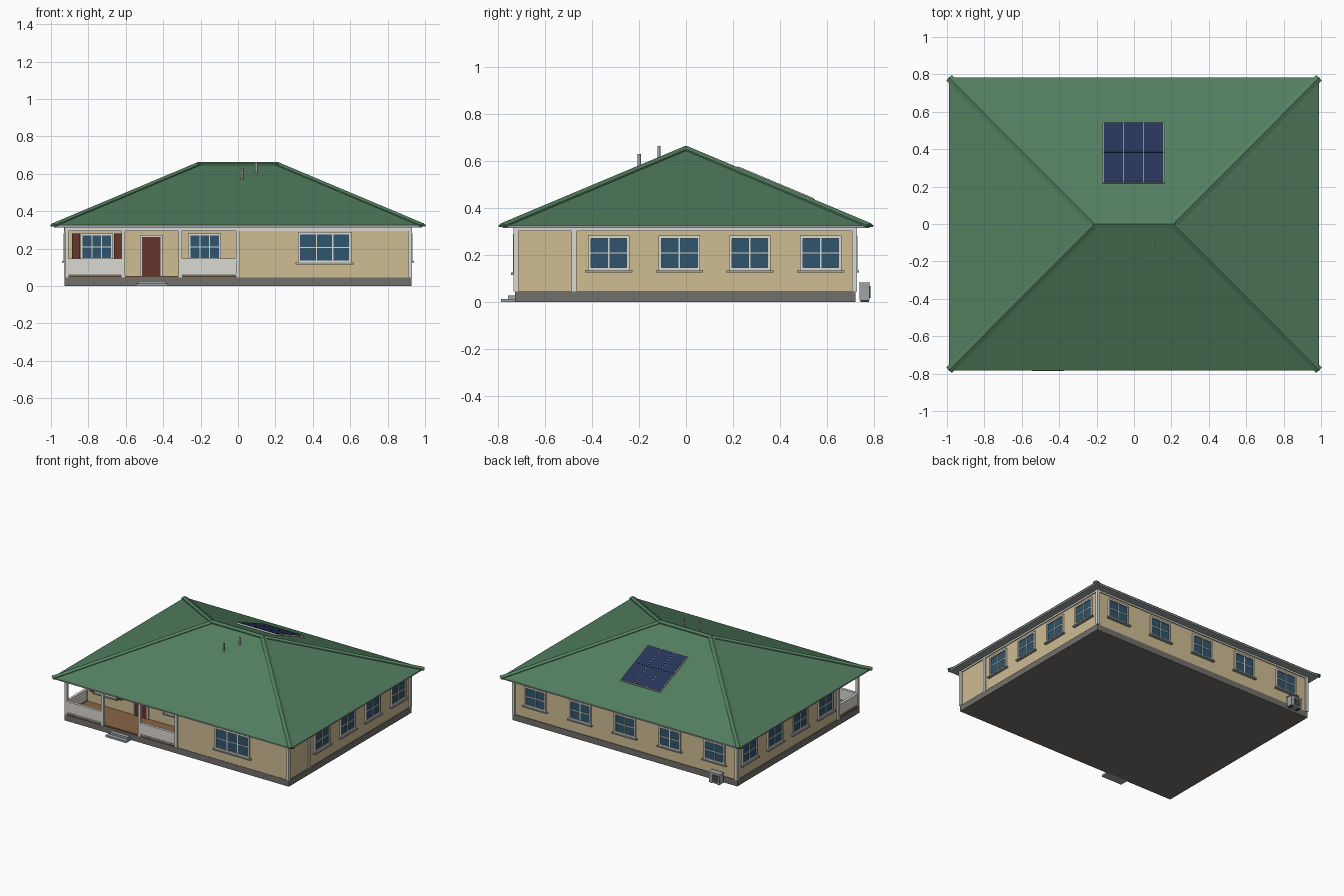
import bpy, bmesh
from math import pi, atan2, cos, sin
from mathutils import Matrix, Vector

if "Cube" in bpy.data.objects:
    bpy.data.objects.remove(bpy.data.objects["Cube"])

COL = dict(wall=(.62, .51, .29), roof=(.085, .21, .115), glass=(.03, .09, .15), door=(.13, .035, .025),
           deck=(.25, .13, .06), white=(.70, .69, .65), plinth=(.17, .16, .15), solar=(.02, .035, .10),
           metal=(.35, .37, .38), dark=(.06, .06, .06))
MATS = {}
for n, c in COL.items():
    MATS[n] = bpy.data.materials.new(n)
    MATS[n].diffuse_color = (*c, 1)


class Part:
    """Collects boxes and prisms of several colours into one object."""
    def __init__(self, name, matrix=None):
        self.name, self.bm, self.mats = name, bmesh.new(), []
        self.matrix = matrix or Matrix()

    def slot(self, mat):
        if mat not in self.mats:
            self.mats.append(mat)
        return self.mats.index(mat)

    def box(self, x0, x1, y0, y1, z0, z1, mat):
        return self.prism([(x0, y0), (x1, y0), (x1, y1), (x0, y1)], z0, z1, mat)

    def prism(self, outline, z0, z1, mat):
        lo = [self.bm.verts.new((x, y, z0)) for x, y in outline]
        hi = [self.bm.verts.new((x, y, z1)) for x, y in outline]
        return self.skin(lo, hi, mat)

    def skin(self, lo, hi, mat):
        n, s = len(lo), self.slot(mat)
        faces = [self.bm.faces.new(lo[::-1]), self.bm.faces.new(hi)]
        faces += [self.bm.faces.new((lo[i], lo[(i + 1) % n], hi[(i + 1) % n], hi[i])) for i in range(n)]
        for f in faces:
            f.material_index = s
        return self

    def done(self):
        bmesh.ops.recalc_face_normals(self.bm, faces=self.bm.faces[:])
        me = bpy.data.meshes.new(self.name)
        self.bm.to_mesh(me)
        self.bm.free()
        for m in self.mats:
            me.materials.append(MATS[m])
        ob = bpy.data.objects.new(self.name, me)
        ob.matrix_world = self.matrix
        bpy.context.collection.objects.link(ob)
        return ob


def simple(name, dims, mat):
    return Part(name).box(*dims, mat).done()


def window(name, x, y, turn, w, z0, z1, cols, shutters=False):
    """Framed window; local front is -y, turned about z."""
    p = Part(name, Matrix.Translation((x, y, 0)) @ Matrix.Rotation(turn, 4, 'Z'))
    h, t = w / 2, .012
    p.box(-h + t, h - t, -.004, .01, z0 + t, z1 - t, 'glass')
    for s in (-1, 1):
        a, b = sorted((s * h, s * (h - t)))
        p.box(a, b, -.012, .01, z0, z1, 'white')
        if shutters:
            a, b = sorted((s * (h + .003), s * (h + .044)))
            p.box(a, b, -.010, .01, z0, z1, 'door')
    p.box(-h + t, h - t, -.012, .01, z1 - t, z1, 'white')
    p.box(-h + t, h - t, -.012, .01, z0, z0 + t, 'white')
    for i in range(1, cols):
        c = -h + t + (w - 2 * t) * i / cols
        p.box(c - .003, c + .003, -.008, .008, z0 + t, z1 - t, 'white')
    zc = (z0 + z1) / 2
    p.box(-h + t, h - t, -.0075, .008, zc - .003, zc + .003, 'white')
    p.box(-h - .012, h + .012, -.020, .01, z0 - .009, z0, 'metal')
    p.done()


W, F, B, P = .92, -.722, .715, -.475   # half width, front, back, porch wall

# Base, L-shaped walls and porch deck
simple("plinth", (-.928, .928, -.725, .72, 0, .045), 'plinth')
body = [(-W, P), (0, P), (0, F), (W, F), (W, B), (-W, B)]
Part("walls").prism(body, .045, .315, 'wall').done()
simple("porch_deck", (-.922, 0, -.72, P, .044, .053), 'deck')

# Corner boards and frieze under the eaves
cb = Part("corner_boards")
for x, y in [(-W, P), (0, F), (W, F), (W, B), (-W, B)]:
    cb.box(x - .011, x + .011, y - .011, y + .011, .045, .315, 'white')
cb.box(W - .01, W + .007, P - .011, P + .011, .045, .315, 'white')
cb.done()
fr = Part("frieze")
fr.box(-W - .008, W + .008, F - .008, F + .010, .294, .316, 'white')
fr.box(-W - .008, W + .008, B - .010, B + .008, .302, .316, 'white')
for s in (-1, 1):
    a, b = sorted((s * (W + .008), s * (W - .010)))
    fr.box(a, b, F, B, .302, .316, 'white')
fr.done()

# Porch posts, rails and solid panels
posts = Part("porch_posts")
for x in (-.915, -.613, -.308):
    posts.box(x - .009, x + .009, F - .004, F + .014, .045, .30, 'white')
posts.done()
rail = Part("porch_railing")
for a, b in ((-.91, -.62), (-.30, -.01)):
    rail.box(a, b, F, F + .010, .062, .136, 'white')
    rail.box(a, b, F - .005, F + .015, .136, .147, 'white')
    rail.box(a, b, F - .003, F + .013, .056, .064, 'metal')
rail.box(-.92, -.910, F + .012, P, .062, .136, 'white')
rail.box(-.925, -.905, F + .012, P, .136, .147, 'white')
rail.box(-.923, -.907, F + .012, P, .056, .064, 'metal')
rail.done()

# Entry steps
st = Part("entry_steps")
st.box(-.545, -.375, -.785, -.72, 0, .014, 'metal')
st.box(-.535, -.385, -.755, -.72, .014, .028, 'metal')
st.done()

# Front door with casing and knob
d = Part("front_door")
d.box(-.513, -.415, P - .008, P + .01, .053, .262, 'door')
for a, b in ((-.525, -.513), (-.415, -.403)):
    d.box(a, b, P - .012, P + .01, .053, .274, 'white')
d.box(-.513, -.415, P - .012, P + .01, .262, .274, 'white')
d.box(-.432, -.424, P - .018, P, .147, .155, 'metal')
d.done()

# Windows on all four sides
window("porch_window_left", -.755, P, 0, .176, .137, .282, 3, True)
window("porch_window_right", -.178, P, 0, .176, .137, .282, 3)
window("front_window", .463, F, 0, .286, .125, .288, 3)
for i, y in enumerate((-.328, -.028, .271, .572)):
    window(f"right_window_{i}", W, y, pi / 2, .176, .135, .282, 2)
    window(f"left_window_{i}", -W, y, -pi / 2, .176, .135, .282, 2)
for i in range(5):
    window(f"back_window_{i}", -.74 + .37 * i, B, pi, .176, .135, .282, 2)

# Hipped roof with soffit slab
EX, EY, EZ, RX, RZ = .988, .783, .326, .21, .655
roof = Part("roof")
eave = [roof.bm.verts.new(v) for v in ((-EX, -EY, EZ), (EX, -EY, EZ), (EX, EY, EZ), (-EX, EY, EZ))]
r0, r1 = roof.bm.verts.new((-RX, 0, RZ)), roof.bm.verts.new((RX, 0, RZ))
roof.slot('roof')
e0, e1, e2, e3 = eave
for f in ((e0, e1, r1, r0), (e1, e2, r1), (e2, e3, r0, r1), (e3, e0, r0), (e3, e2, e1, e0)):
    roof.bm.faces.new(f)
roof.done()
simple("eave_soffit", (-EX + .004, EX - .004, -EY + .004, EY - .004, .314, EZ), 'metal')

# Ridge and hip caps
caps = Part("roof_caps")


def cap(a, b):
    a, b = Vector(a), Vector(b)
    d = (b - a).normalized()
    side = d.cross(Vector((0, 0, 1))).normalized()
    up = side.cross(d)
    sec = [(-.021, -.009), (-.021, -.001), (0, .009), (.021, -.001), (.021, -.009)]
    ends = [[caps.bm.verts.new(p + side * u + up * v) for u, v in sec] for p in (a, b)]
    caps.skin(*ends, 'roof')


cap((-RX - .01, 0, RZ), (RX + .01, 0, RZ))
for sx in (-1, 1):
    for sy in (-1, 1):
        cap((sx * (EX + .001), sy * (EY - .002), EZ + .001), (sx * RX, 0, RZ))
caps.done()

# Solar array lying on the back slope
slope = atan2(RZ - EZ, EY)
yc = .378
zc = RZ - (RZ - EZ) * yc / EY
sol = Part("solar_panels", Matrix.Translation((-.003, yc, zc)) @ Matrix.Rotation(-slope, 4, 'X'))
L = .163 / cos(slope)
sol.box(-.165, .165, -L, L, .002, .011, 'white')
for i in range(3):
    for j in range(2):
        x, y = -.161 + i * .1085, -L + .004 + j * (L - .003)
        sol.box(x, x + .105, y, y + L - .005, .006, .013, 'solar')
sol.done()

# Vent pipes on the front slope
for i, (x, y, z0, z1) in enumerate(((.022, -.198, .55, .628), (.098, -.115, .585, .662))):
    ring = [(x + .007 * cos(k * pi / 6), y + .007 * sin(k * pi / 6)) for k in range(12)]
    Part(f"vent_pipe_{i}").prism(ring, z0, z1, 'metal').done()

# Outdoor cooling unit behind the house
ac = Part("cooling_unit")
ac.box(-.825, -.735, .737, .780, .006, .080, 'metal')
ac.box(-.83, -.73, .735, .782, .078, .083, 'metal')
ac.box(-.815, -.765, .778, .783, .018, .068, 'dark')
for x in (-.815, -.755):
    ac.box(x, x + .01, .740, .777, 0, .008, 'dark')
ac.done()

for m in bpy.data.materials:
    if m.users and not m.is_grease_pencil:
        m.use_nodes = True
        m.node_tree.nodes["Principled BSDF"].inputs["Base Color"].default_value = m.diffuse_color
